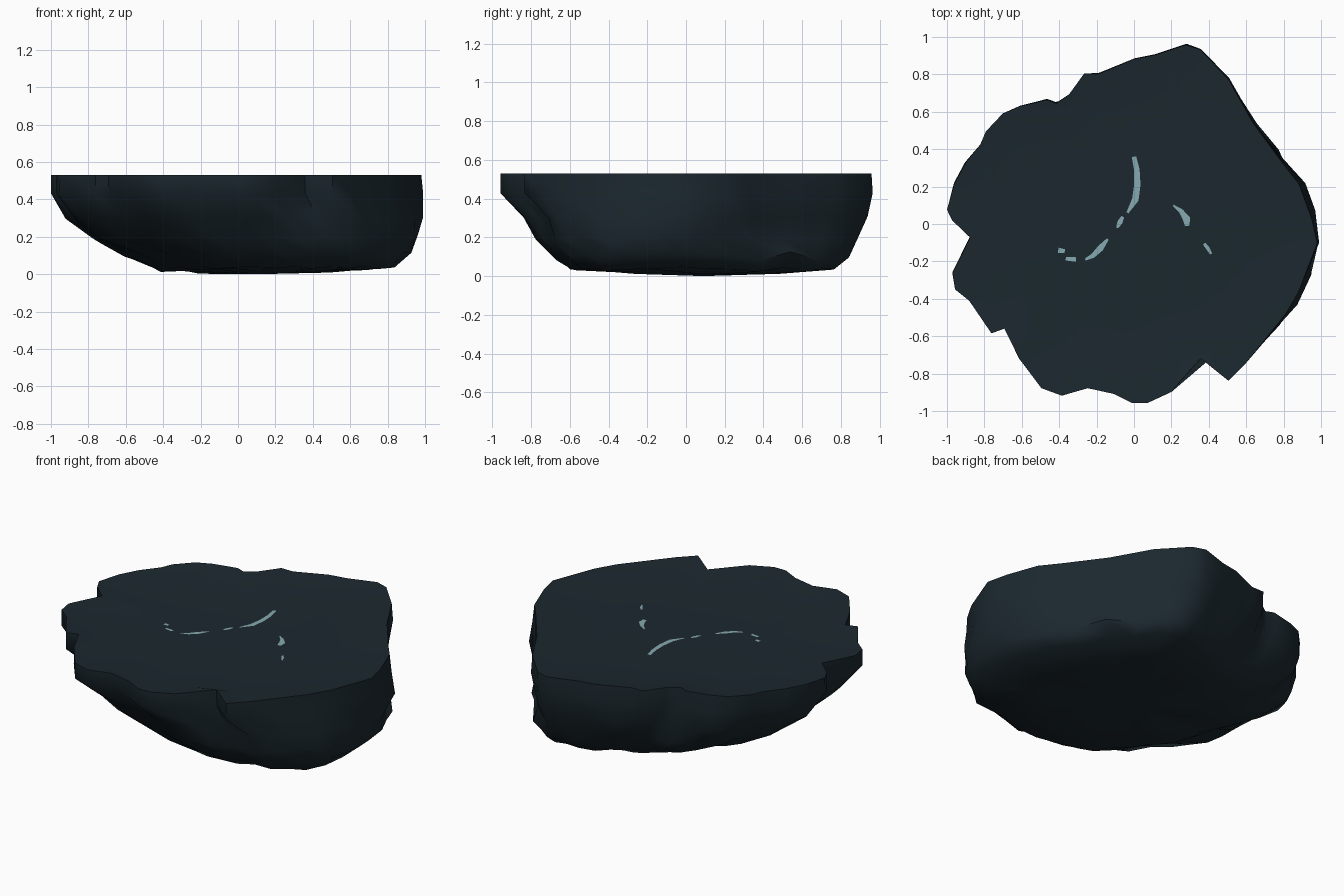
import bpy, bmesh, math
from mathutils import Vector, noise

if "Cube" in bpy.data.objects:
    bpy.data.objects.remove(bpy.data.objects["Cube"])

def material(name, col):
    m = bpy.data.materials.new(name)
    m.diffuse_color = (*col, 1)
    m.use_nodes = True
    m.node_tree.nodes["Principled BSDF"].inputs["Base Color"].default_value = m.diffuse_color
    return m

slate = material("dark slate", (0.011, 0.021, 0.028))
teal = material("pale teal", (0.24, 0.40, 0.44))

def finish(bm, name, mat):
    me = bpy.data.meshes.new(name)
    bm.to_mesh(me)
    bm.free()
    ob = bpy.data.objects.new(name, me)
    bpy.context.collection.objects.link(ob)
    me.materials.append(mat)
    return ob

# Rock plan outline, counter-clockwise from the right
outline = [(1, -.10), (.97, .03), (.90, .22), (.82, .32), (.65, .55), (.52, .78), (.37, .94),
           (.29, .965), (.12, .91), (.01, .89), (-.18, .81), (-.26, .81), (-.34, .70), (-.41, .65),
           (-.46, .67), (-.61, .635), (-.70, .595), (-.79, .50), (-.82, .43), (-.90, .33),
           (-.96, .22), (-1, .08), (-.97, .02), (-.875, -.07), (-.97, -.26), (-.955, -.35),
           (-.88, -.41), (-.76, -.585), (-.69, -.56), (-.61, -.72), (-.49, -.88), (-.38, -.92),
           (-.24, -.88), (-.10, -.91), (0, -.96), (.08, -.96), (.21, -.90), (.37, -.72),
           (.52, -.84), (.61, -.75), (.70, -.64), (.83, -.48), (.90, -.36)]
n = len(outline)

def smoothed(pts, k):
    for _ in range(k):
        pts = [(.25*pts[i-1][0] + .5*pts[i][0] + .25*pts[(i+1) % n][0],
                .25*pts[i-1][1] + .5*pts[i][1] + .25*pts[(i+1) % n][1]) for i in range(n)]
    return pts

# Levels: height, x min, x max, y min, y max, smoothing, jitter,
# bulge to front right, bulge to back right
levels = [(.53, -1, .98, -.96, .955, 0, 0, 0, 0),
          (.43, -1, .985, -.96, .96, 0, .008, 0, 0),
          (.30, -.93, 1.02, -.84, .95, 1, .025, .05, -.05),
          (.19, -.80, .97, -.78, .90, 2, .04, .10, -.04),
          (.10, -.62, .95, -.68, .89, 3, .04, .12, -.03),
          (.035, -.46, .86, -.60, .82, 3, .03, .12, -.03),
          (.02, -.25, .50, -.32, .50, 4, .03, .08, 0)]

bm = bmesh.new()
rings = []
for z, x0, x1, y0, y1, k, jit, front, back in levels:
    ring = []
    for x, y in smoothed(outline, k):
        p = Vector((x*(x1-x0)/2 + (x0+x1)/2, y*(y1-y0)/1.925 + (y0+y1)/2, z))
        for d, amount in ((Vector((.74, -.67)), front), (Vector((.78, .63)), back)):
            p.xy += d * amount * max(0, Vector((x, y)).normalized().dot(d)) ** 4
        if jit:
            p.xy *= 1 + noise.noise(p * 5) * 1.5 * jit
            p.z += noise.noise(p * 6 + Vector((7, 3, 1))) * jit
        p.z = max(p.z, .003)
        ring.append(bm.verts.new(p))
    rings.append(ring)

# Very shallow dished top
CAP = .508
inner = []
for s, z, k in ((.86, .517, 2), (.56, CAP, 5)):
    inner.append([bm.verts.new((x*s, y*s, z)) for x, y in smoothed(outline, k)])
rings = inner[::-1] + rings
for a, b in zip(rings, rings[1:]):
    for i in range(n):
        j = (i+1) % n
        bm.faces.new((a[i], b[i], b[j], a[j]))
bm.faces.new(rings[0])
c = bm.verts.new((.1, .08, 0))
for i in range(n):
    bm.faces.new((rings[-1][(i+1) % n], rings[-1][i], c))
bmesh.ops.recalc_face_normals(bm, faces=bm.faces)
rock = finish(bm, "rock_slab", slate)
bpy.context.view_layer.objects.active = rock
rock.select_set(True)
bpy.ops.object.shade_smooth_by_angle(angle=math.radians(60))

# Pale cracks: thin tapering ribbons on the top (x, y, half width)
cracks = [[(0, .36, .012), (.015, .29, .015), (.018, .21, .017), (.007, .13, .018), (-.035, .06, .006)],
          [(-.06, .04, .008), (-.075, .01, .014), (-.09, -.02, .006)],
          [(-.14, -.08, .006), (-.18, -.13, .017), (-.22, -.17, .012), (-.26, -.19, .006)],
          [(-.31, -.19, .012), (-.365, -.185, .010)],
          [(-.37, -.145, .01), (-.405, -.14, .014)],
          [(.21, .10, .004), (.25, .07, .012), (.28, .03, .02), (.285, -.01, .013)],
          [(.375, -.105, .008), (.395, -.13, .01), (.412, -.16, .006)]]
for q, path in enumerate(cracks):
    bm = bmesh.new()
    prev = None
    for i, (x, y, w) in enumerate(path):
        p, r = path[max(i-1, 0)], path[min(i+1, len(path)-1)]
        t = Vector((r[0]-p[0], r[1]-p[1])).normalized() * w
        cur = [bm.verts.new((x - t.y, y + t.x, CAP + .004)),
               bm.verts.new((x + t.y, y - t.x, CAP + .004))]
        if prev:
            bm.faces.new((prev[0], prev[1], cur[1], cur[0]))
        prev = cur
    finish(bm, f"crack_{q+1}", teal)
